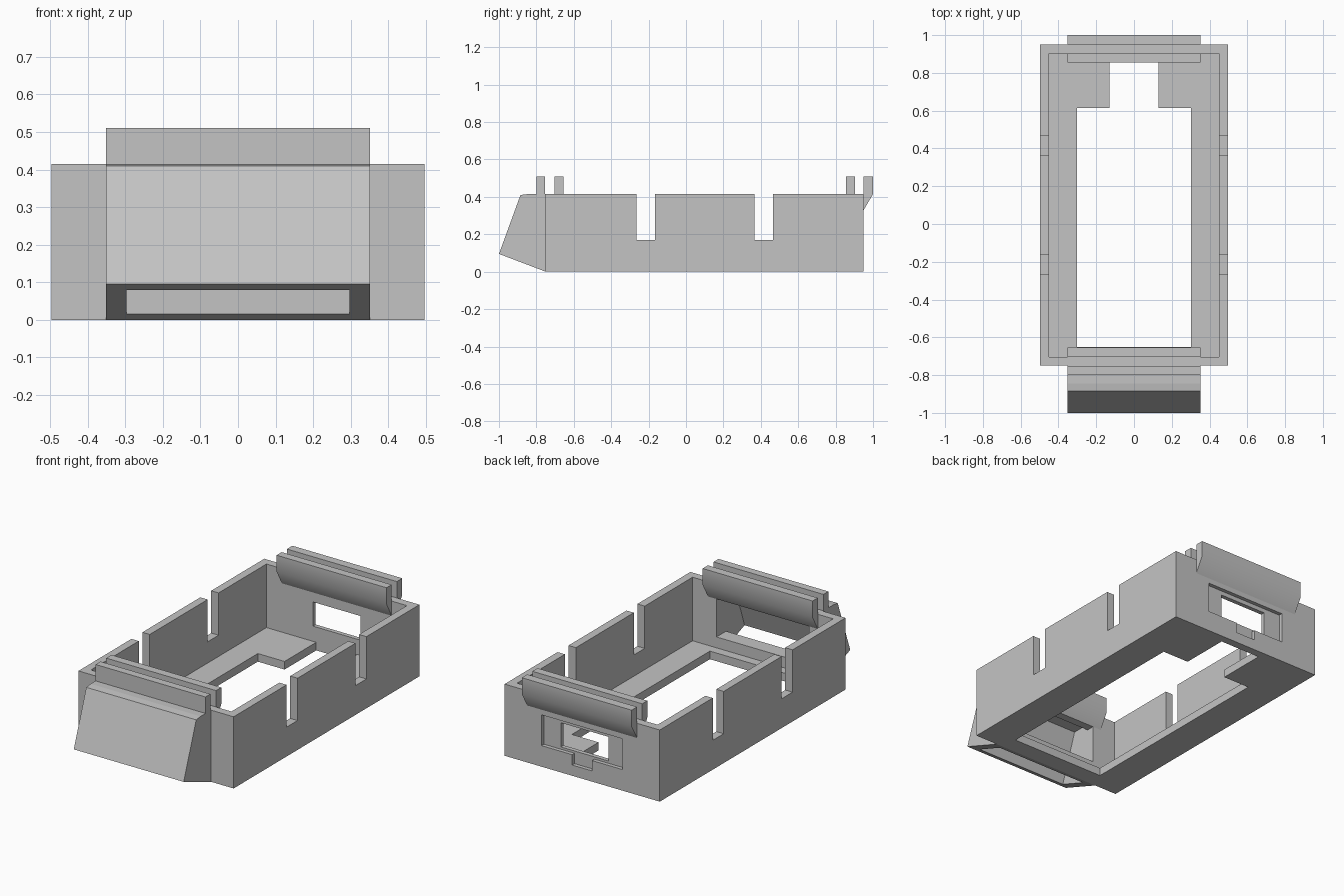
import bpy
import bmesh
import math

default = bpy.data.objects.get("Cube")
if default:
    bpy.data.objects.remove(default, do_unlink=True)

grey = bpy.data.materials.new("plain grey")
grey.use_nodes = True
colour = (0.55, 0.55, 0.55, 1)
grey.diffuse_color = colour
grey.node_tree.nodes["Principled BSDF"].inputs["Base Color"].default_value = colour


def prism(name, half_width, profile):
    """Extrude a side profile of (y, z) points evenly across x."""
    bm = bmesh.new()
    face = bm.faces.new([bm.verts.new((-half_width, y, z)) for y, z in profile])
    new = bmesh.ops.extrude_face_region(bm, geom=[face])["geom"]
    verts = [v for v in new if isinstance(v, bmesh.types.BMVert)]
    bmesh.ops.translate(bm, verts=verts, vec=(2 * half_width, 0, 0))
    bmesh.ops.recalc_face_normals(bm, faces=bm.faces)
    mesh = bpy.data.meshes.new(name)
    bm.to_mesh(mesh)
    bm.free()
    mesh.materials.append(grey)
    obj = bpy.data.objects.new(name, mesh)
    bpy.context.collection.objects.link(obj)
    return obj


def block(name, half_width, y0, y1, z0, z1):
    return prism(name, half_width, [(y0, z0), (y1, z0), (y1, z1), (y0, z1)])


def cut(target, cutter):
    """Subtract a helper from a part, then discard the helper."""
    cutter.hide_render = True
    mod = target.modifiers.new("cut", "BOOLEAN")
    mod.operation = "DIFFERENCE"
    mod.solver = "EXACT"
    mod.object = cutter
    bpy.context.view_layer.objects.active = target
    bpy.ops.object.modifier_apply(modifier=mod.name)
    bpy.data.objects.remove(cutter, do_unlink=True)


# Dimensions shared by the parts
W, FRONT, BACK, TOP, WALL = 0.497, -0.75, 0.95, 0.415, 0.047
RIM = 0.352

# Open tray with floor opening
case = block("case", W, FRONT, BACK, 0, TOP)
cut(case, block("cavity", W - WALL, FRONT + WALL, BACK - WALL, WALL, 0.6))
cut(case, block("floor_opening", 0.302, -0.65, 0.613, -0.1, 0.06))
cut(case, block("floor_notch", 0.131, 0.5, BACK - WALL, -0.1, 0.06))

# Pair of slots through both side walls
for y in (-0.215, 0.415):
    cut(case, block("side_slot", 0.6, y - 0.05, y + 0.05, 0.17, 0.6))

# Back wall socket: shallow recess, lower tab notch and through window
cut(case, block("socket_recess", 0.26, BACK - 0.022, 1.1, 0.122, 0.30))
cut(case, block("socket_notch", 0.064, BACK - 0.022, 1.1, 0.062, 0.15))
cut(case, block("socket_window", 0.152, 0.85, 1.1, 0.135, 0.275))

# Front wall window leading into the hood
cut(case, block("hood_window", 0.297, -0.8, -0.68, 0.11, 0.33))

# Hollow sloped hood, open underneath
hood = prism("front_hood", RIM, [(FRONT, 0), (-1, 0.095), (-0.885, 0.41),
                                 (-0.845, TOP), (FRONT, TOP)])
cut(hood, prism("hood_hollow", 0.297, [
    (-0.79, -0.02), (-0.97, 0.05), (-0.955, 0.095), (-0.86, 0.365),
    (-0.7, 0.365), (-0.7, 0.11), (-0.79, 0.11)]))

# Ridges rising beside the end walls, with tapered feet where they overhang
ridges = [
    block("front_outer_ridge", RIM, -0.80, -0.755, TOP, 0.51),
]
for name, wall_y, edge_y in (("front_inner_ridge", FRONT + WALL, -0.655),
                             ("back_inner_ridge", BACK - WALL, 0.856),
                             ("back_outer_ridge", BACK, 1.0)):
    ridges.append(prism(name, RIM, [(wall_y, 0.33), (edge_y, TOP),
                                    (edge_y, 0.51), (wall_y, 0.51)]))

# Soften only the shallow bend between each ridge and its foot
for ridge in ridges:
    bpy.ops.object.select_all(action="DESELECT")
    ridge.select_set(True)
    bpy.context.view_layer.objects.active = ridge
    bpy.ops.object.shade_smooth_by_angle(angle=math.radians(40))
